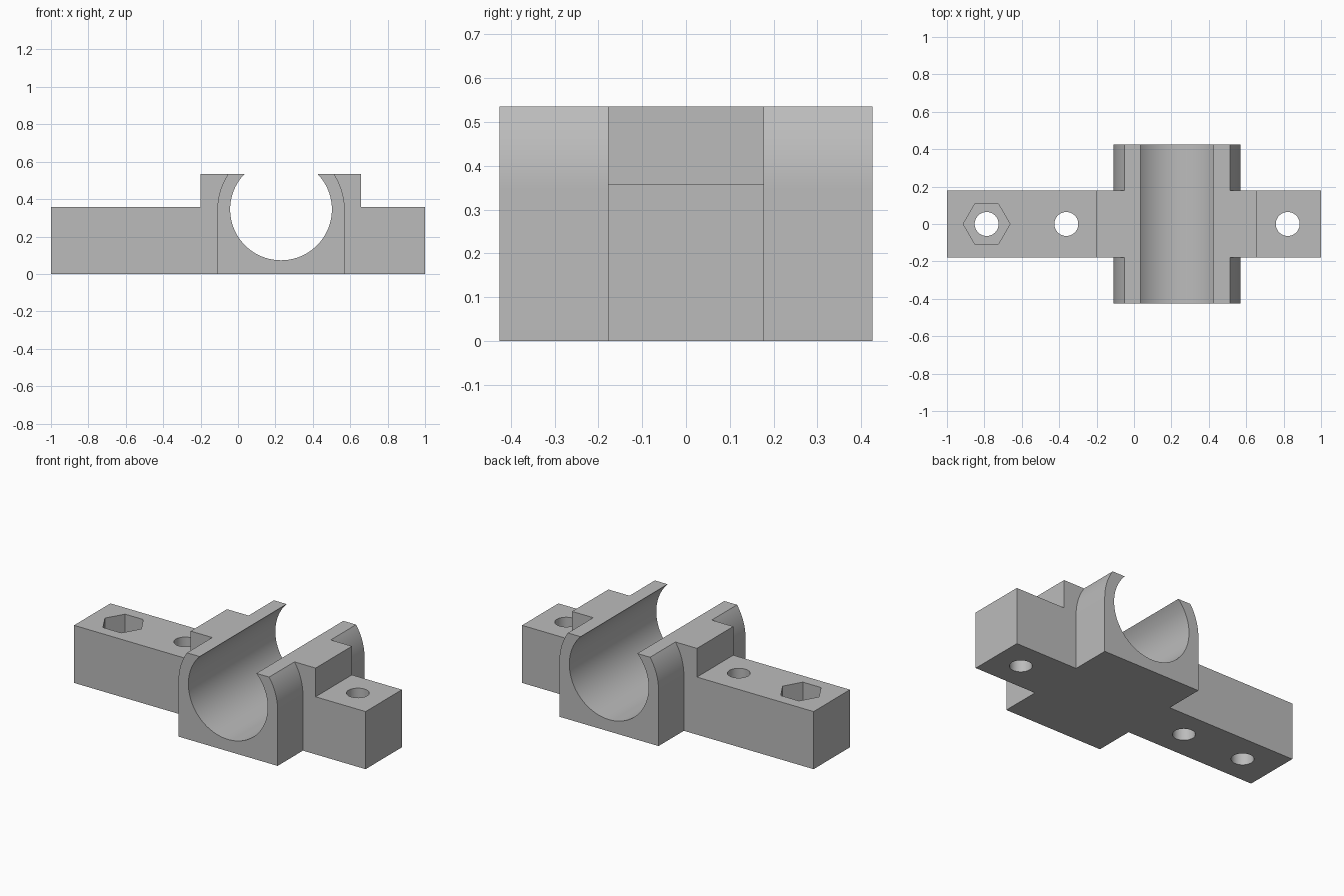
import bpy, bmesh, math
from mathutils import Matrix

if "Cube" in bpy.data.objects:
    bpy.data.objects.remove(bpy.data.objects["Cube"], do_unlink=True)

BASE_Z, TOP_Z = 0.357, 0.535
BAR_Y, COLLAR_Y = 0.178, 0.426
BORE_X, BORE_Z, BORE_R, COLLAR_R = 0.23, 0.345, 0.272, 0.34
HOLE_R = 0.064

grey = bpy.data.materials.new("plain grey")
grey.use_nodes = True
colour = (0.5, 0.5, 0.5, 1)
grey.diffuse_color = colour
grey.node_tree.nodes["Principled BSDF"].inputs["Base Color"].default_value = colour


def finish(name, bm):
    bmesh.ops.recalc_face_normals(bm, faces=bm.faces)
    mesh = bpy.data.meshes.new(name)
    bm.to_mesh(mesh)
    bm.free()
    mesh.materials.append(grey)
    obj = bpy.data.objects.new(name, mesh)
    bpy.context.collection.objects.link(obj)
    return obj


def extrude_profile(name, points, half_depth):
    """Extrude an x-z outline along y, centred on y = 0."""
    bm = bmesh.new()
    face = bm.faces.new([bm.verts.new((x, -half_depth, z)) for x, z in points])
    new = bmesh.ops.extrude_face_region(bm, geom=[face])["geom"]
    verts = [v for v in new if isinstance(v, bmesh.types.BMVert)]
    bmesh.ops.translate(bm, verts=verts, vec=(0, 2 * half_depth, 0))
    return finish(name, bm)


def cylinder(name, radius, length, centre, sides, axis="Z"):
    bm = bmesh.new()
    turn = Matrix.Rotation(math.pi / 2, 4, "X") if axis == "Y" else Matrix()
    # Put a corner on the x axis whatever the number of sides
    bmesh.ops.create_cone(bm, cap_ends=True, segments=sides, radius1=radius,
                          radius2=radius, depth=length,
                          matrix=Matrix.Translation(centre) @ turn
                          @ Matrix.Rotation(math.pi / 2, 4, "Z"))
    return finish(name, bm)


def combine(target, other, operation):
    mod = target.modifiers.new(operation.lower(), "BOOLEAN")
    mod.operation, mod.solver, mod.object = operation, "EXACT", other
    bpy.context.view_layer.objects.active = target
    bpy.ops.object.modifier_apply(modifier=mod.name)
    bpy.data.objects.remove(other, do_unlink=True)


# Stepped mounting bar
bracket = extrude_profile("clamp_bracket", [
    (-1, 0), (1, 0), (1, BASE_Z), (0.657, BASE_Z), (0.657, TOP_Z),
    (-0.2, TOP_Z), (-0.2, BASE_Z), (-1, BASE_Z)], BAR_Y)

# Wider collar with straight lower sides and rounded, flat-topped shoulders
end = math.asin((TOP_Z - BORE_Z) / COLLAR_R)
arc = [(COLLAR_R * math.cos(end * i / 16), BORE_Z + COLLAR_R * math.sin(end * i / 16))
       for i in range(17)]
half = [(COLLAR_R, 0)] + arc
outline = [(BORE_X + x, z) for x, z in half] + [(BORE_X - x, z) for x, z in reversed(half)]
combine(bracket, extrude_profile("collar", outline, COLLAR_Y), "UNION")

# Open-topped bore
combine(bracket, cylinder("bore", BORE_R, 1.2, (BORE_X, 0, BORE_Z), 96, "Y"), "DIFFERENCE")

# Screw holes and hexagonal nut pocket
for x in (-0.788, -0.362, 0.822):
    combine(bracket, cylinder("screw_hole", HOLE_R, 1, (x, 0, 0.2), 48), "DIFFERENCE")
combine(bracket, cylinder("nut_pocket", 0.125, 0.36, (-0.788, 0, BASE_Z), 6), "DIFFERENCE")

bpy.ops.object.select_all(action="DESELECT")
bracket.select_set(True)
bpy.context.view_layer.objects.active = bracket
bpy.ops.object.shade_smooth_by_angle(angle=math.radians(25))
